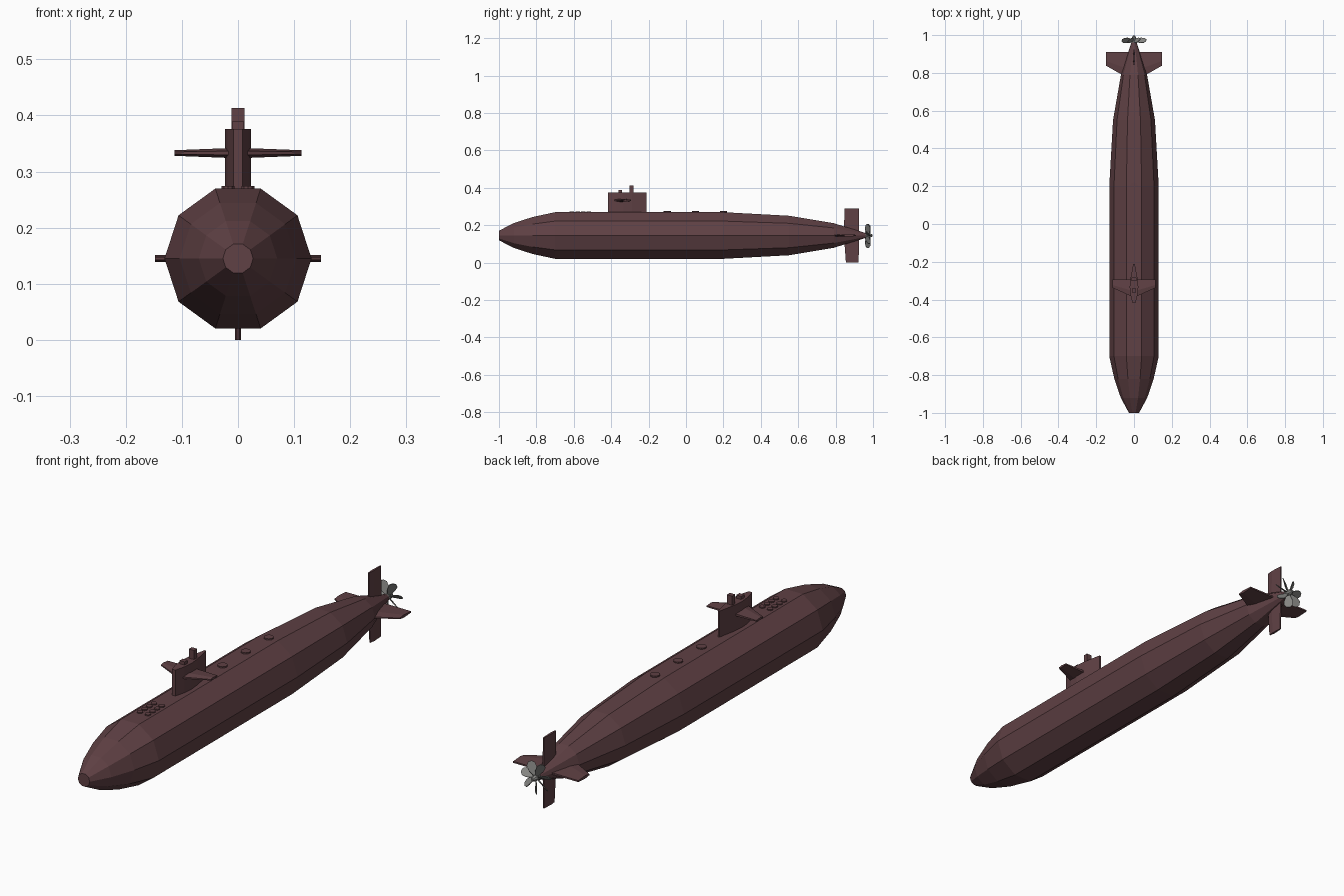
import bpy, bmesh
from math import sin, cos, pi, radians
from mathutils import Matrix, Vector

cube = bpy.data.objects.get("Cube")
if cube:
    bpy.data.objects.remove(cube)


def material(name, rgb):
    m = bpy.data.materials.new(name)
    m.use_nodes = True
    m.diffuse_color = (*rgb, 1)
    bsdf = m.node_tree.nodes["Principled BSDF"]
    bsdf.inputs["Base Color"].default_value = (*rgb, 1)
    bsdf.inputs["Roughness"].default_value = 0.7
    return m


MAROON = material("dark_maroon", (0.115, 0.052, 0.058))
GREY = material("propeller_grey", (0.23, 0.23, 0.22))
AXIS = 0.145   # height of the hull centreline
DECK = 0.27    # height of the flat deck


def finish(name, bm, mat):
    bmesh.ops.recalc_face_normals(bm, faces=bm.faces)
    me = bpy.data.meshes.new(name)
    bm.to_mesh(me)
    bm.free()
    me.materials.append(mat)
    ob = bpy.data.objects.new(name, me)
    bpy.context.collection.objects.link(ob)
    return ob


def loft(bm, rings):
    """Skin a list of equal-length rings and cap both ends."""
    vs = [[bm.verts.new(p) for p in r] for r in rings]
    n = len(vs[0])
    for a, b in zip(vs, vs[1:]):
        for i in range(n):
            j = (i + 1) % n
            bm.faces.new((a[i], a[j], b[j], b[i]))
    bm.faces.new(vs[0])
    bm.faces.new(vs[-1])


def turned(name, profile, sides, mat):
    """Body of revolution about the hull centreline from (y, radius) pairs."""
    bm = bmesh.new()
    loft(bm, [[(r * cos(2 * pi * i / sides), y, AXIS + r * sin(2 * pi * i / sides))
               for i in range(sides)] for y, r in profile])
    return finish(name, bm, mat)


def box(name, lo, hi):
    bm = bmesh.new()
    loft(bm, [[(lo[0], lo[1], z), (hi[0], lo[1], z), (hi[0], hi[1], z), (lo[0], hi[1], z)]
              for z in (lo[2], hi[2])])
    return finish(name, bm, MAROON)


def fin(name, root, tip, angle, z):
    """Tapered fin; root and tip are (span, front y, rear y, half thickness)."""
    bm = bmesh.new()
    rings = []
    for s, y0, y1, t in (root, tip):
        mid = y0 + (y1 - y0) * 0.35
        rings.append([(s, y0, -t * 0.4), (s, mid, -t), (s, y1, -t * 0.5),
                      (s, y1, t * 0.5), (s, mid, t), (s, y0, t * 0.4)])
    loft(bm, rings)
    bm.transform(Matrix.Translation((0, 0, z)) @ Matrix.Rotation(-angle, 4, 'Y'))
    return finish(name, bm, MAROON)


def hatch(name, x, y, r, top):
    bm = bmesh.new()
    bmesh.ops.create_cone(bm, cap_ends=True, segments=10, radius1=r, radius2=r, depth=0.012,
                          matrix=Matrix.Translation((x, y, top - 0.006)))
    return finish(name, bm, MAROON)


# Ten-sided hull
turned("hull", [(-1, 0.027), (-0.92, 0.07), (-0.82, 0.104), (-0.7, 0.131), (0.2, 0.131),
                (0.55, 0.111), (0.79, 0.069), (0.96, 0.014)], 10, MAROON)

# Sail with a streamlined plan
half = [(0.008, -0.418), (0.019, -0.375), (0.023, -0.335), (0.019, -0.29), (0.004, -0.212)]
plan = half + [(-x, y) for x, y in reversed(half)]
bm = bmesh.new()
loft(bm, [[(x, y, z) for x, y in plan] for z in (DECK - 0.01, 0.376)])
finish("sail", bm, MAROON)
box("tall_mast", (-0.012, -0.302, 0.36), (0.012, -0.282, 0.413))
box("short_mast", (-0.011, -0.362, 0.36), (0.011, -0.342, 0.389))

# Sail planes and stern fins
for side, a in (("left", 0), ("right", pi)):
    fin(side + "_sail_plane", (0.01, -0.385, -0.295, 0.009), (0.113, -0.338, -0.295, 0.005), a, 0.333)
    fin(side + "_stern_plane", (0.01, 0.76, 0.91, 0.007), (0.148, 0.838, 0.91, 0.006), a, AXIS)
fin("upper_rudder", (0.01, 0.845, 0.925, 0.006), (0.145, 0.847, 0.925, 0.005), pi / 2, AXIS)
fin("lower_rudder", (0.01, 0.845, 0.925, 0.006), (0.145, 0.855, 0.923, 0.005), -pi / 2, AXIS)

# Deck hatches and launch tube covers
for i in range(3):
    hatch(f"deck_hatch_{i + 1}", 0, -0.1 + 0.15 * i, 0.019, DECK + 0.005)
for i in range(4):
    for side, x in (("left", 0.018), ("right", -0.018)):
        hatch(f"{side}_tube_cover_{i + 1}", x, -0.61 + 0.03 * i, 0.012, DECK + 0.004)

# Propeller hub and seven pitched blades
turned("propeller_hub", [(0.945, 0.014), (0.985, 0.012), (0.998, 0.005)], 8, GREY)
outline = [(0.008, -0.006), (0.035, -0.017), (0.055, -0.017), (0.066, -0.007),
           (0.066, 0.007), (0.055, 0.017), (0.035, 0.017), (0.008, 0.006)]
bm = bmesh.new()
for k in range(7):
    turn = Matrix.Translation((0, 0.972, AXIS)) @ Matrix.Rotation(2 * pi * k / 7 + pi / 2, 4, 'Y')
    rings = []
    for t in (-0.0015, 0.0015):
        ring = []
        for s, w in outline:
            pitch = Matrix.Rotation(radians(65 - 350 * s), 4, 'X')
            ring.append(turn @ pitch @ Vector((s, t, w)))
        rings.append(ring)
    loft(bm, rings)
finish("propeller_blades", bm, GREY)
